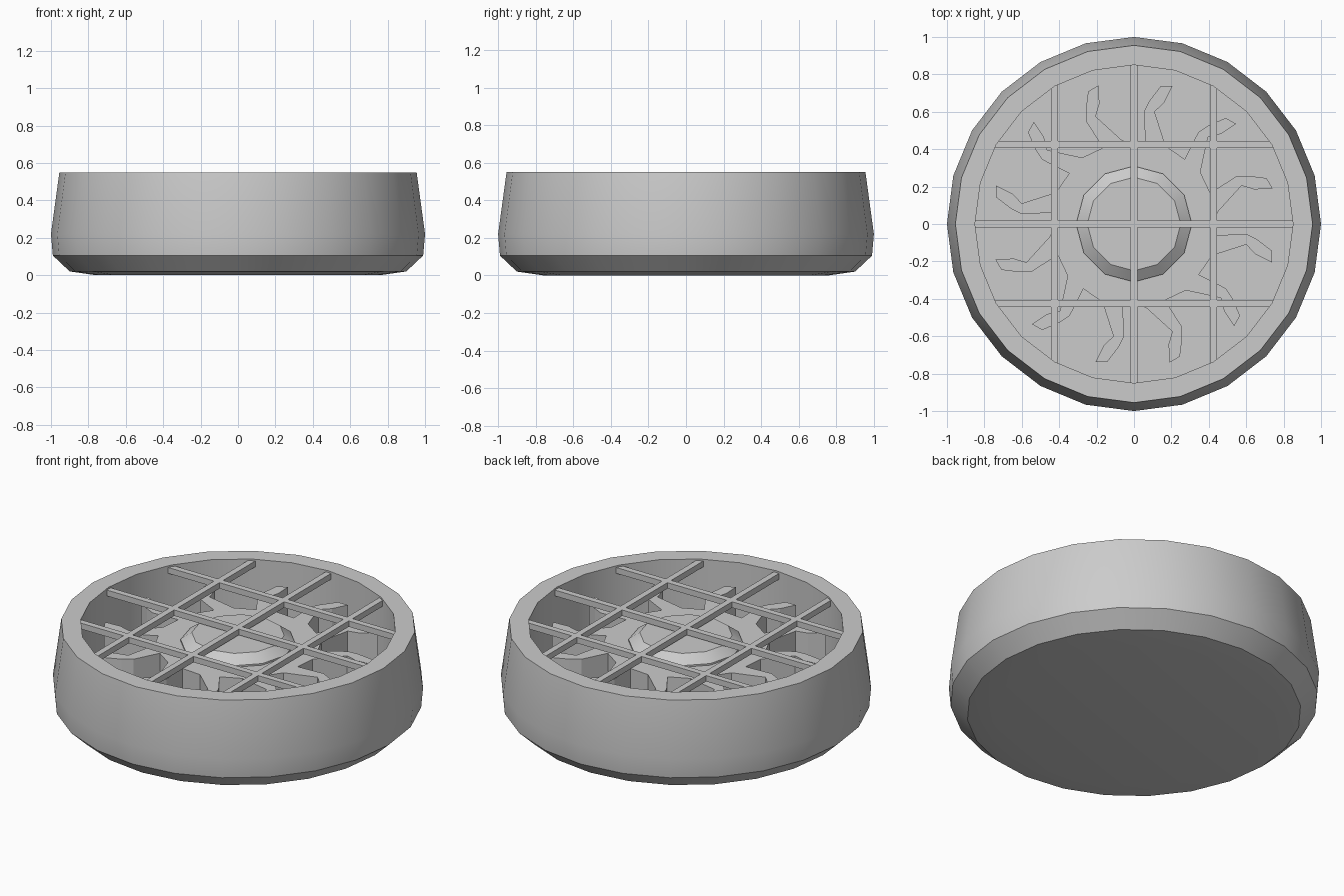
import bpy, bmesh
from math import sin, cos, pi, radians, sqrt

if "Cube" in bpy.data.objects:
    bpy.data.objects.remove(bpy.data.objects["Cube"])


def finish(name, bm, smooth=True):
    bmesh.ops.remove_doubles(bm, verts=bm.verts, dist=1e-5)
    bmesh.ops.recalc_face_normals(bm, faces=bm.faces)
    me = bpy.data.meshes.new(name)
    bm.to_mesh(me)
    bm.free()
    ob = bpy.data.objects.new(name, me)
    bpy.context.collection.objects.link(ob)
    if smooth:
        bpy.ops.object.select_all(action='DESELECT')
        bpy.context.view_layer.objects.active = ob
        ob.select_set(True)
        bpy.ops.object.shade_smooth_by_angle(angle=radians(32))
    return ob


def lathe(name, profile, sides):
    """Revolve (radius, z) points; ends are closed with flat n-gons."""
    bm = bmesh.new()
    rings = [[bm.verts.new((r * cos(2 * pi * i / sides), r * sin(2 * pi * i / sides), z))
              for i in range(sides)] for r, z in profile]
    for a, b in zip(rings, rings[1:]):
        for i in range(sides):
            j = (i + 1) % sides
            bm.faces.new((a[i], a[j], b[j], b[i]))
    bm.faces.new(rings[0])
    bm.faces.new(rings[-1])
    return finish(name, bm)


FLOOR = 0.10

# Outer casing: tapered bowl with a thick rim and a recessed floor
lathe("housing", [(0.76, 0.0), (0.90, 0.02), (0.99, 0.105), (1.0, 0.22),
                  (0.955, 0.55), (0.85, 0.55), (0.85, FLOOR)], 24)

# Domed centre cap of the fan
lathe("hub", [(0.31, 0.42), (0.31, 0.455), (0.25, 0.50)], 12)

# Fan rotor: disc and twelve bent blades as one extruded outline
blade = [(0.45, -9), (0.61, 2.6), (0.67, -1.0), (0.765, -2.6),
         (0.75, 2.1), (0.66, 6.0), (0.60, 8.0), (0.44, 5.0)]
bm = bmesh.new()
outline = []
for k in range(12):
    for r, a in blade:
        t = radians(17 + 30 * k + a)
        outline.append(bm.verts.new((r * cos(t), r * sin(t), FLOOR)))
base = bm.faces.new(outline)
top = bmesh.ops.extrude_face_region(bm, geom=[base])
bmesh.ops.translate(bm, vec=(0, 0, 0.445 - FLOOR),
                    verts=[v for v in top["geom"] if isinstance(v, bmesh.types.BMVert)])
finish("fan_rotor", bm, smooth=False)


# Protective grille: three bars each way, ends sunk into the rim
def bar(name, offset, along_x):
    half = sqrt(0.88 ** 2 - offset ** 2)
    size = (2 * half, 0.036, 0.035) if along_x else (0.036, 2 * half, 0.035)
    loc = (0, offset, 0.5225) if along_x else (offset, 0, 0.5225)
    bm = bmesh.new()
    bmesh.ops.create_cube(bm, size=1)
    for v in bm.verts:
        v.co = [c * s + l for c, s, l in zip(v.co, size, loc)]
    finish(name, bm, smooth=False)


for i, off in enumerate((-0.425, 0.0, 0.425)):
    bar(f"grille_bar_x_{i}", off, True)
    bar(f"grille_bar_y_{i}", off, False)
